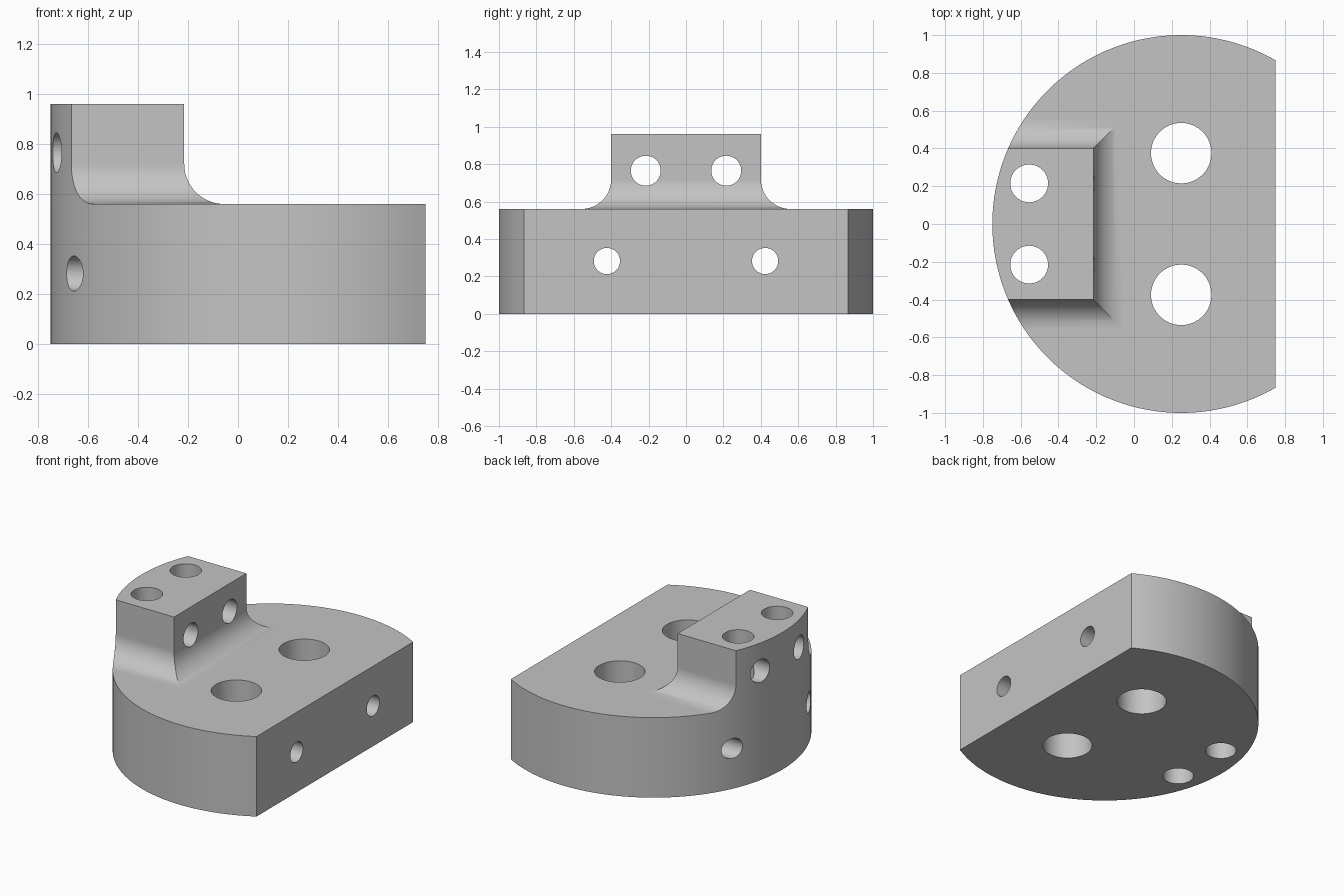
import bpy, bmesh, math
from math import sin, cos, pi
from mathutils import Vector, Matrix

if "Cube" in bpy.data.objects:
    bpy.data.objects.remove(bpy.data.objects["Cube"], do_unlink=True)

BASE_H, TOP_H = 0.56, 0.96      # base and raised block heights
BLOCK_X, BLOCK_Y = -0.215, 0.4  # inner face and half width of the block
FILLET = 0.16
CENTER_X, FLAT_X = 0.25, 0.75   # disc centre and flat cut

grey = bpy.data.materials.new("machined grey")
grey.use_nodes = True
colour = (0.55, 0.55, 0.55, 1)
grey.diffuse_color = colour
grey.node_tree.nodes["Principled BSDF"].inputs["Base Color"].default_value = colour


def make_object(name, bm):
    bmesh.ops.recalc_face_normals(bm, faces=bm.faces)
    mesh = bpy.data.meshes.new(name)
    bm.to_mesh(mesh)
    bm.free()
    mesh.materials.append(grey)
    obj = bpy.data.objects.new(name, mesh)
    bpy.context.collection.objects.link(obj)
    return obj


def loft(name, rings):
    """Solid through a list of point rings with equal counts."""
    bm = bmesh.new()
    loops = [[bm.verts.new(p) for p in ring] for ring in rings]
    for a, b in zip(loops, loops[1:]):
        n = len(a)
        for i in range(n):
            j = (i + 1) % n
            bm.faces.new((a[i], a[j], b[j], b[i]))
    bm.faces.new(loops[0])
    bm.faces.new(loops[-1])
    return make_object(name, bm)


def cylinder(name, radius, center, axis):
    bm = bmesh.new()
    turn = Vector((0, 0, 1)).rotation_difference(Vector(axis)).to_matrix().to_4x4()
    bmesh.ops.create_cone(bm, cap_ends=True, segments=64, radius1=radius,
                          radius2=radius, depth=4,
                          matrix=Matrix.Translation(center) @ turn)
    return make_object(name, bm)


def boolean(target, tool, operation):
    mod = target.modifiers.new("cut", 'BOOLEAN')
    mod.operation = operation
    mod.solver = 'EXACT'
    mod.object = tool
    bpy.context.view_layer.objects.active = target
    bpy.ops.object.modifier_apply(modifier=mod.name)
    bpy.data.objects.remove(tool, do_unlink=True)


def rectangle(left, right, half, z):
    return [(left, -half, z), (right, -half, z), (right, half, z), (left, half, z)]


# Stepped stock: wide slab, mitred fillet, raised block
rings = [rectangle(-3, 3, 3, 0), rectangle(-3, 3, 3, BASE_H)]
STEPS = 16
for i in range(STEPS + 1):
    a = pi / 2 * i / STEPS
    out = FILLET * (1 - sin(a))
    rings.append(rectangle(-2, BLOCK_X + out, BLOCK_Y + out,
                           BASE_H + FILLET * (1 - cos(a))))
rings.append(rectangle(-2, BLOCK_X, BLOCK_Y, TOP_H))
body = loft("clamp_body", rings)

# Trim to the round outline with one flat side
start = math.acos(FLAT_X - CENTER_X)
SIDES = 120
angles = [start + (2 * pi - 2 * start) * i / SIDES for i in range(SIDES + 1)]
outline = [[(CENTER_X + cos(a), sin(a), z) for a in angles] for z in (-0.5, 1.5)]
boolean(body, loft("outline_cutter", outline), 'INTERSECT')

# Mirrored pairs of through holes
for side in (-1, 1):
    for name, radius, center, axis in (
        ("large_bore", 0.16, (0.25, 0.375 * side, 0.5), (0, 0, 1)),
        ("block_bore", 0.1, (-0.555, 0.215 * side, 0.5), (0, 0, 1)),
        ("block_cross_hole", 0.08, (0, 0.215 * side, 0.765), (1, 0, 0)),
        ("base_cross_hole", 0.07, (0, 0.423 * side, 0.282), (1, 0, 0)),
    ):
        boolean(body, cylinder(name, radius, center, axis), 'DIFFERENCE')

# Smooth curved walls, flat faces kept clean
bpy.ops.object.select_all(action='DESELECT')
body.select_set(True)
bpy.context.view_layer.objects.active = body
bpy.ops.object.shade_smooth_by_angle(angle=math.radians(25))
weighted = body.modifiers.new("clean_normals", 'WEIGHTED_NORMAL')
weighted.keep_sharp = True
